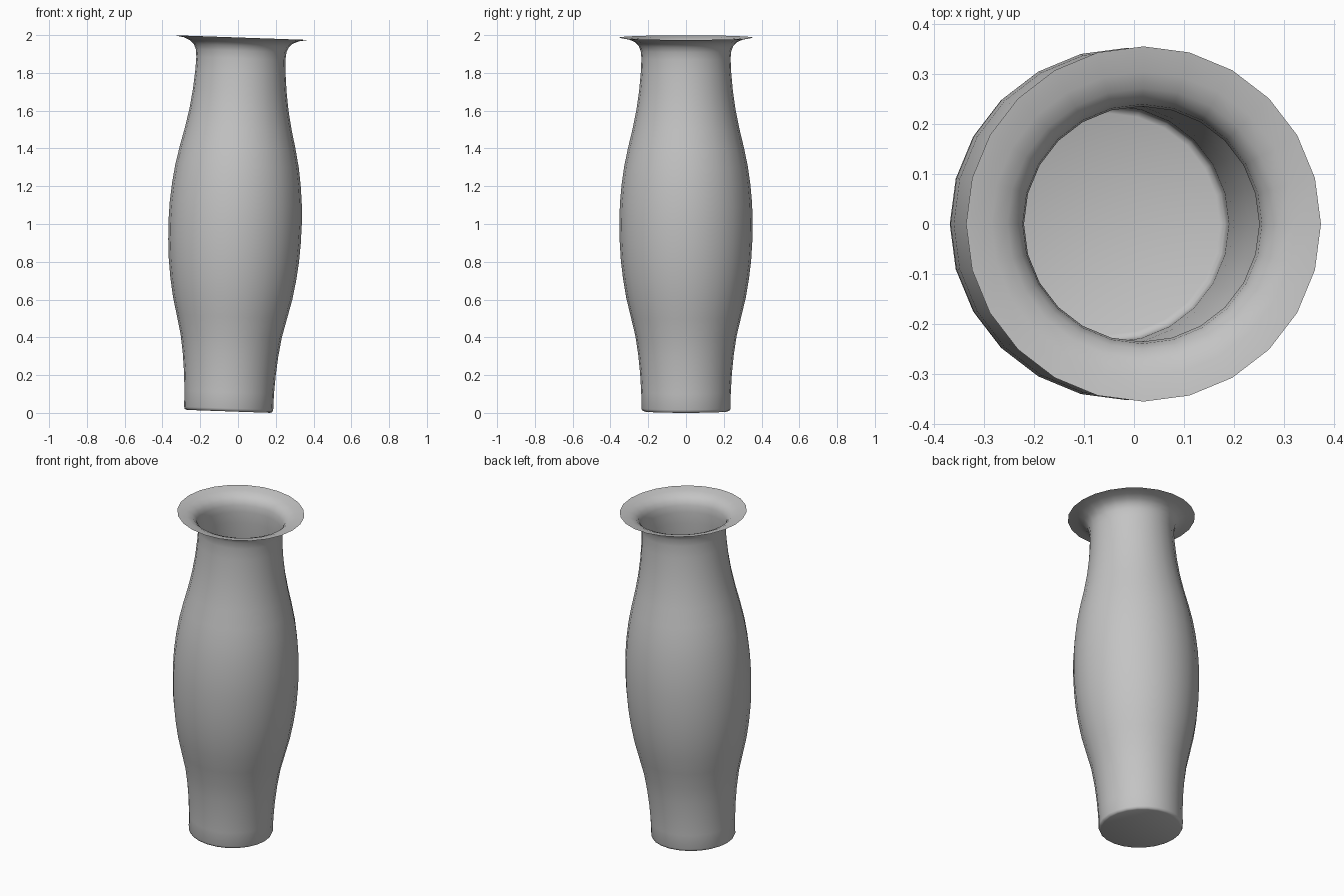
import bpy, bmesh, math
from mathutils import Vector, Matrix

cube = bpy.data.objects.get("Cube")
if cube:
    bpy.data.objects.remove(cube, do_unlink=True)

SIDES = 24
TILT = math.radians(2)

# Half outline (radius, height) from the base centre up to the flared lip
profile = [(0, 0), (0.222, 0), (0.232, 0.005), (0.236, 0.016), (0.237, 0.1),
           (0.243, 0.2), (0.253, 0.3), (0.268, 0.4), (0.292, 0.5),
           (0.316, 0.6), (0.333, 0.7), (0.345, 0.8), (0.351, 0.9),
           (0.353, 1.0), (0.350, 1.1), (0.341, 1.2), (0.327, 1.3),
           (0.306, 1.4), (0.282, 1.5), (0.262, 1.6), (0.248, 1.7),
           (0.239, 1.8), (0.236, 1.87), (0.240, 1.91), (0.251, 1.937),
           (0.272, 1.957), (0.305, 1.971), (0.356, 1.98)]

clay = bpy.data.materials.new("grey_clay")
clay.use_nodes = True
clay.diffuse_color = (0.55, 0.55, 0.55, 1)
clay.node_tree.nodes["Principled BSDF"].inputs["Base Color"].default_value = clay.diffuse_color

# Thin-walled vase turned around its axis, then leaned slightly to one side
bm = bmesh.new()
verts = [bm.verts.new(Vector((r, 0, z))) for r, z in profile]
edges = [bm.edges.new(pair) for pair in zip(verts, verts[1:])]
bmesh.ops.spin(bm, geom=verts + edges, cent=(0, 0, 0), axis=(0, 0, 1),
               angle=math.tau, steps=SIDES, use_merge=False)
bmesh.ops.remove_doubles(bm, verts=bm.verts, dist=0.0005)
bmesh.ops.recalc_face_normals(bm, faces=bm.faces)

# Make the wall face outwards
wall = max(bm.faces, key=lambda f: f.calc_area())
centre = wall.calc_center_median()
if wall.normal.dot(Vector((centre.x, centre.y, 0))) < 0 and abs(wall.normal.z) < 0.9:
    bmesh.ops.reverse_faces(bm, faces=bm.faces)

lean = Matrix.Translation((-0.05, 0, 0.008)) @ Matrix.Rotation(TILT, 4, 'Y')
bmesh.ops.transform(bm, matrix=lean, verts=bm.verts)

mesh = bpy.data.meshes.new("vase")
bm.to_mesh(mesh)
bm.free()
mesh.materials.append(clay)
vase = bpy.data.objects.new("vase", mesh)
bpy.context.collection.objects.link(vase)

bpy.ops.object.select_all(action='DESELECT')
vase.select_set(True)
bpy.context.view_layer.objects.active = vase
bpy.ops.object.shade_smooth_by_angle(angle=math.radians(50))
